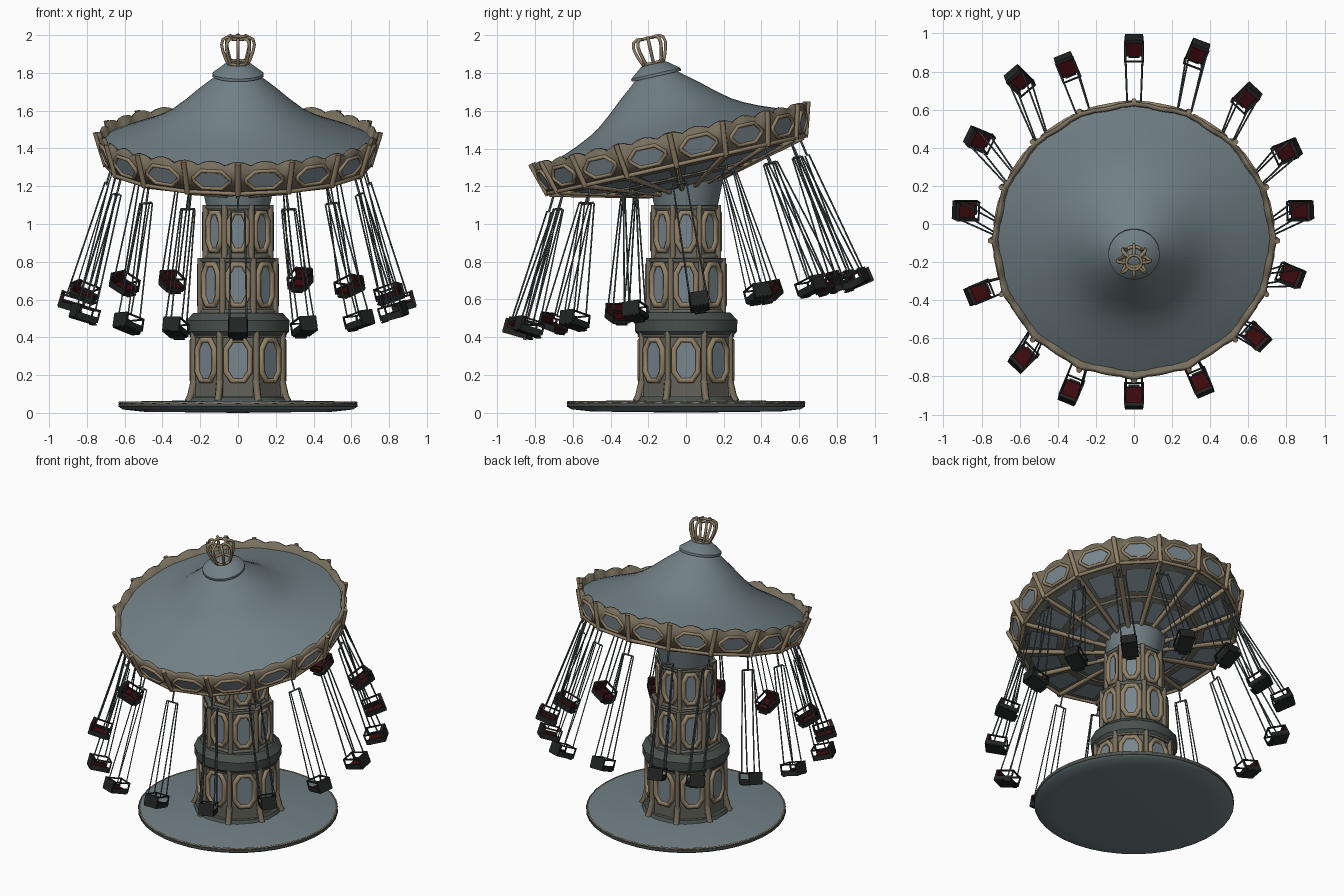
import bpy, bmesh
from math import sin, cos, pi, radians
from mathutils import Vector, Matrix

if "Cube" in bpy.data.objects:
    bpy.data.objects.remove(bpy.data.objects["Cube"])


def material(name, r, g, b):
    m = bpy.data.materials.new(name)
    m.use_nodes = True
    m.diffuse_color = (r, g, b, 1)
    m.node_tree.nodes["Principled BSDF"].inputs["Base Color"].default_value = (r, g, b, 1)
    return m


CANVAS = material("blue grey", .165, .215, .235)
PANEL = material("pale blue grey", .19, .24, .27)
GOLD = material("aged gold", .29, .22, .135)
BROWN = material("weathered brown", .19, .16, .11)
STONE = material("grey olive", .125, .125, .105)
DARK = material("dark slate", .065, .08, .073)
IRON = material("iron", .085, .11, .11)
BLACK = material("seat black", .016, .018, .018)
RED = material("dark red", .045, .003, .004)

STILL = Matrix.Identity(4)
# The whole canopy leans towards the front around its hub
TILT = Matrix.Translation((0, -.05, 1.31)) @ Matrix.Rotation(radians(12.7), 4, 'X')


def spot(a, r, z, u=0):
    """Point at angle a from the front, radius r, height z, sideways offset u."""
    return Vector((r * sin(a) + u * cos(a), -r * cos(a) + u * sin(a), z))


def finish(name, bm, mats, mx=STILL, smooth=35):
    bmesh.ops.recalc_face_normals(bm, faces=bm.faces)
    me = bpy.data.meshes.new(name)
    bm.to_mesh(me)
    bm.free()
    for m in mats:
        me.materials.append(m)
    if smooth:
        me.shade_smooth()
        me.set_sharp_from_angle(angle=radians(smooth))
    ob = bpy.data.objects.new(name, me)
    ob.matrix_world = mx
    bpy.context.collection.objects.link(ob)
    return ob


def lathe(name, profile, sides, mat, mx=STILL, smooth=35):
    bm = bmesh.new()
    rings = [[bm.verts.new(spot((i + .5) * 2 * pi / sides, r, z)) for i in range(sides)]
             for r, z in profile]
    for low, high in zip(rings, rings[1:]):
        for i in range(sides):
            j = (i + 1) % sides
            bm.faces.new((low[i], low[j], high[j], high[i]))
    bmesh.ops.remove_doubles(bm, verts=bm.verts, dist=1e-5)
    return finish(name, bm, [mat], mx, smooth)


def rods(name, paths, radius, mat, mx=STILL, closed=False, res=0):
    cu = bpy.data.curves.new(name, 'CURVE')
    cu.dimensions = '3D'
    cu.bevel_depth, cu.bevel_resolution, cu.use_fill_caps = radius, res, True
    for path in paths:
        s = cu.splines.new('POLY')
        s.points.add(len(path) - 1)
        for p, co in zip(s.points, path):
            p.co = (*co, 1)
        s.use_cyclic_u = closed
    cu.materials.append(mat)
    ob = bpy.data.objects.new(name, cu)
    ob.matrix_world = mx
    bpy.context.collection.objects.link(ob)


def plates(name, loops, mat, mx=STILL):
    bm = bmesh.new()
    for loop in loops:
        bm.faces.new([bm.verts.new(p) for p in loop])
    finish(name, bm, [mat], mx, 0)


def cut_loop(a, w, h, cu, cv, place):
    """Rectangle with cut corners, mapped to a wall by place(a, u, v)."""
    pts = [(-w, -h + cv), (-w + cu, -h), (w - cu, -h), (w, -h + cv),
           (w, h - cv), (w - cu, h), (-w + cu, h), (-w, h - cv)]
    return [place(a, u, v) for u, v in pts]


def around(n, half=False):
    return [(i + .5 * half) * 2 * pi / n for i in range(n)]


# Round base with a gold edge
lathe("base_disc", [(0, 0), (.5, .006), (.61, .018), (.63, .03), (.63, .055), (.61, .06), (0, .07)],
      40, CANVAS)
lathe("base_side", [(.63, .03), (.634, .033), (.634, .05), (.62, .052)], 40, DARK)
rods("base_trim", [[spot(a, .627, .055) for a in around(40)]], .006, GOLD, closed=True)

# Three octagonal tower storeys with framed panels: bottom, top, wall distance, panel bottom, panel top
OCT = cos(pi / 8)
for part, z0, z1, rad, p0, p1 in (("lower", .06, .43, .235, .17, .385), ("middle", .52, .82, .197, .57, .785),
                                  ("upper", .81, 1.1, .17, .86, 1.06)):
    R = rad / OCT
    lathe(part + "_tower", [(0, z0), (R + .01, z0), (R, z0 + .03), (R, z1 - .03), (R + .01, z1), (0, z1)],
          8, STONE, smooth=0)

    def wall(a, u, v):
        return spot(a, rad + .004, (p0 + p1) / 2 + v, u)

    w, half = rad * .27, (p1 - p0) / 2
    loops = [cut_loop(a, w, half, w * .5, half * .45, wall) for a in around(8)]
    plates(part + "_tower_panels", loops, PANEL)
    rods(part + "_panel_frames", loops, .017, GOLD, closed=True, res=1)
    rods(part + "_corner_posts", [[spot(a, R, z0), spot(a, R, z1)] for a in around(8, True)],
         .017, BROWN, res=1)
    for z in (z0 + .015, z1 - .012):
        rods(part + "_tower_band", [[spot(a, R, z) for a in around(8, True)]], .013, STONE, closed=True, res=1)

# Spreading feet at the corners of the lower storey
rods("tower_feet", [[spot(a, .285, .06), spot(a, .27, .09), spot(a, .25, .17)] for a in around(8, True)],
     .02, BROWN, res=1)
lathe("tower_plinth", [(0, .06), (.285, .06), (.27, .085), (0, .085)], 16, DARK)
lathe("tower_collar", [(0, .40), (.25, .40), (.275, .43), (.278, .49), (.24, .53), (0, .53)], 16, DARK)
rods("collar_trim", [[spot(a, .255, .407) for a in around(16, True)]], .008, BROWN, closed=True)
lathe("neck", [(0, 1.06), (.16, 1.06), (.175, 1.12), (.2, 1.24), (0, 1.26)], 24, CANVAS)

# Canopy roof, underside and cap
lathe("canopy_roof", [(.725, .125), (.67, .148), (.60, .175), (.50, .213), (.42, .25), (.36, .285), (.29, .34),
                      (.215, .405), (.14, .465), (.09, .51), (0, .52)], 48, CANVAS, TILT, 60)
lathe("canopy_underside", [(0, -.125), (.18, -.12), (.45, -.055), (.69, .005), (.71, .08)], 16, STONE, TILT, 0)
lathe("canopy_cap", [(0, .485), (.09, .485), (.135, .485), (.135, .5), (.07, .55), (0, .56)], 24, CANVAS, TILT)

# Underside ribs and the grey panels between them
rods("canopy_ribs", [[spot(a, .69, -.002), spot(a, .44, -.062), spot(a, .17, -.128)] for a in around(16)],
     .015, GOLD, TILT, res=1)
rods("rib_ring", [[spot(a, .43, -.06) for a in around(16)]], .009, BROWN, TILT, True, 1)


def soffit(r0, r1):
    z = lambda r: -.169 + .25 * r - .006
    return [[spot(a, r, z(r), s * r * .13) for r, s in ((r0, -1), (r1, -1), (r1, 1), (r0, 1))]
            for a in around(16, True)]


plates("underside_panels", soffit(.24, .39) + soffit(.47, .64), PANEL, TILT)

# Flared rim of sixteen flat sides with a scalloped top
bm = bmesh.new()
STEPS, flat = 8, cos(pi / 16)
pairs = []
for a in around(16 * STEPS):
    t = (a * 8 / pi) % 1
    k = flat / cos((t - .5) * pi / 8)
    top = .155 + .022 * abs(cos(2 * pi * t))
    pairs.append((bm.verts.new(spot(a, .70 * k, 0)), bm.verts.new(spot(a, .75 * k, top))))
for i, (lo, hi) in enumerate(pairs):
    lo2, hi2 = pairs[(i + 1) % len(pairs)]
    bm.faces.new((lo, lo2, hi2, hi))
rim = finish("rim", bm, [BROWN], TILT, 15)
mod = rim.modifiers.new("thickness", 'SOLIDIFY')
mod.thickness, mod.offset = .022, -1


def rim_wall(a, u, v):
    return spot(a, .712 + .3 * v + .004, .08 + v, u)


loops = [cut_loop(a, .098, .05, .045, .042, rim_wall) for a in around(16, True)]
plates("rim_panels", loops, PANEL, TILT)
rods("rim_panel_frames", loops, .011, GOLD, TILT, True, 1)
rods("rim_posts", [[spot(a, .70, -.005), spot(a, .75, .16), spot(a, .754, .178)] for a in around(16)],
     .015, GOLD, TILT, res=1)
rods("rim_lower_trim", [[spot(a, .70, .004) for a in around(16)]], .012, GOLD, TILT, True, 1)

# Open crown on top of the cap
crown = [(.05, .545), (.066, .58), (.08, .62), (.087, .655), (.08, .683), (.06, .695), (.035, .69)]
rods("crown_ribs", [[spot(a, r, z) for r, z in crown] for a in around(8)], .009, GOLD, TILT, res=1)
for r, z in ((.055, .558), (.04, .692)):
    rods("crown_ring", [[spot(a, r, z) for a in around(16)]], .009, GOLD, TILT, True, 1)

# Swing seat: dark shell, red cushions; x sideways, y outwards, z along the chains
bm = bmesh.new()


def box(size, at, slot):
    mx = Matrix.Translation(at) @ Matrix.Diagonal((*size, 1))
    verts = bmesh.ops.create_cube(bm, size=1, matrix=mx)["verts"]
    for f in {f for v in verts for f in v.link_faces}:
        f.material_index = slot


box((.095, .12, .016), (0, .003, -.035), 0)
box((.095, .014, .075), (0, .06, 0), 0)
box((.08, .1, .012), (0, 0, -.022), 1)
box((.08, .01, .055), (0, .05, .008), 1)
for s in (-1, 1):
    box((.009, .115, .03), (s * .045, 0, -.022), 0)
    box((.009, .12, .008), (s * .048, -.002, .03), 0)
    box((.008, .008, .07), (s * .048, -.06, 0), 0)
box((.1, .008, .008), (0, -.06, .03), 0)
box((.06, .02, .008), (0, -.06, -.045), 0)
first = finish("seat", bm, [BLACK, RED], smooth=0)
seat_mesh = first.data
bpy.data.objects.remove(first)

# Seats swing out by slightly different amounts, starting at the front
PLACES = [(0, -.9), (.35, -.83), (.64, -.59), (.82, -.27), (.87, .07), (.8, .38), (.59, .66), (.33, .89),
          (0, .92), (-.35, .82), (-.6, .75), (-.81, .44), (-.88, .07), (-.81, -.36), (-.58, -.7), (-.33, -.87)]
chains, hangers = [], []
for a, (x, y) in zip(around(16), PLACES):
    seat = Vector((x, y, .58 + .145 * y))
    hook = TILT @ spot(a, .67, -.01)
    up = (hook - seat).normalized()
    side = Vector((-cos(a), -sin(a), 0))
    side = (side - up * side.dot(up)).normalized()
    out = up.cross(side)
    ob = bpy.data.objects.new("seat", seat_mesh)
    ob.matrix_world = Matrix.Translation(seat) @ Matrix((side, out, up)).transposed().to_4x4()
    bpy.context.collection.objects.link(ob)
    bar = hook - up * .09
    hangers += [[hook, bar], [bar - side * .04, bar + side * .04]]
    for s in (-1, 1):
        for d in (-.035, .035):
            chains.append([bar + side * s * .036 + out * d * .3, seat + side * s * .046 + out * d + up * .03])
rods("swing_chains", chains, .0045, IRON)
rods("swing_hangers", hangers, .006, IRON)
